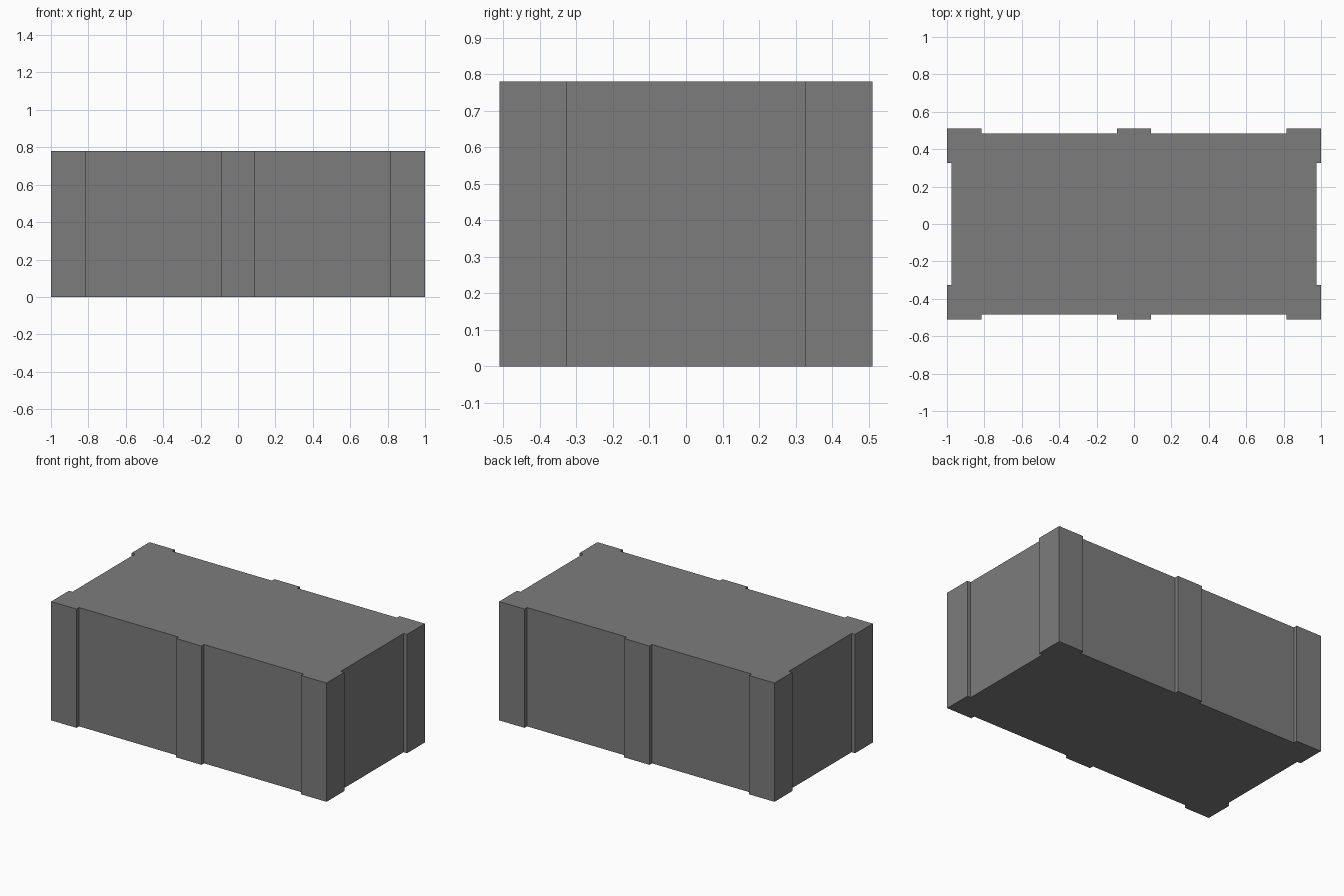
import bpy, bmesh

if "Cube" in bpy.data.objects:
    bpy.data.objects.remove(bpy.data.objects["Cube"])

HEIGHT = 0.78
HALF_X, HALF_Y = 1.0, 0.51      # outer faces of the pilasters
WALL_X, WALL_Y = 0.975, 0.484   # recessed wall faces
PILASTER = 0.184

# Quarter outline, from the right wall round the corner to the middle pilaster
quarter = [
    (WALL_X, HALF_Y - PILASTER), (HALF_X, HALF_Y - PILASTER), (HALF_X, HALF_Y),
    (HALF_X - PILASTER, HALF_Y), (HALF_X - PILASTER, WALL_Y),
    (PILASTER / 2, WALL_Y), (PILASTER / 2, HALF_Y),
]

# Mirror into a full counter-clockwise outline
half = quarter + [(-x, y) for x, y in reversed(quarter)]
outline = half + [(x, -y) for x, y in reversed(half)]

# Block with corner and middle pilasters, extruded from the outline
bm = bmesh.new()
base = bm.faces.new([bm.verts.new((x, y, 0)) for x, y in outline])
top = bmesh.ops.extrude_face_region(bm, geom=[base], use_keep_orig=True)["geom"]
bmesh.ops.translate(bm, vec=(0, 0, HEIGHT),
                    verts=[v for v in top if isinstance(v, bmesh.types.BMVert)])
bmesh.ops.recalc_face_normals(bm, faces=bm.faces)

mesh = bpy.data.meshes.new("pilastered_block")
bm.to_mesh(mesh)
bm.free()

# Dark grey finish
dark_grey = bpy.data.materials.new("dark_grey")
dark_grey.diffuse_color = (0.203, 0.203, 0.203, 1)
dark_grey.use_nodes = True
dark_grey.node_tree.nodes["Principled BSDF"].inputs["Base Color"].default_value = dark_grey.diffuse_color
mesh.materials.append(dark_grey)
bpy.context.collection.objects.link(bpy.data.objects.new("pilastered_block", mesh))
